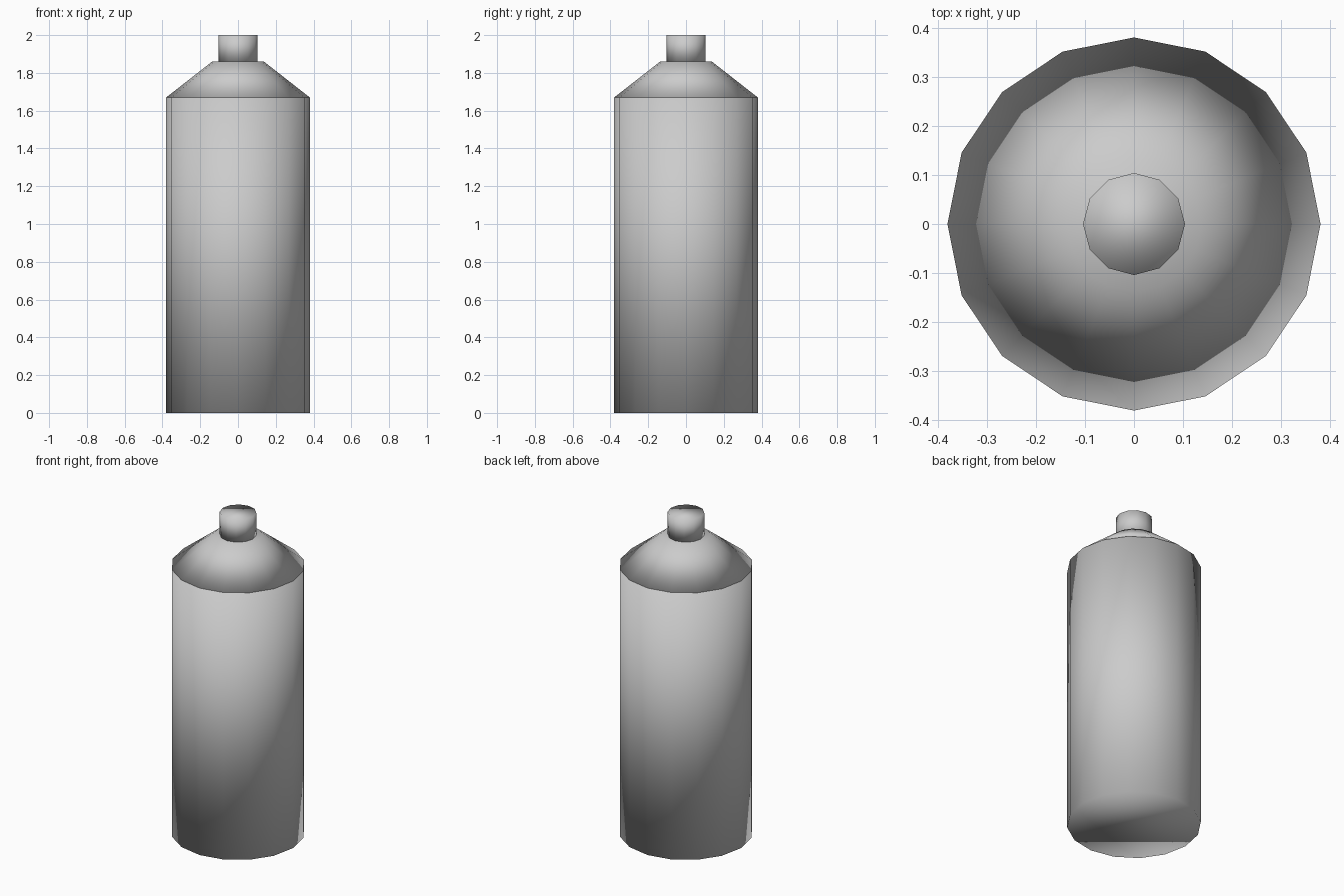
import bpy

if "Cube" in bpy.data.objects:
    bpy.data.objects.remove(bpy.data.objects["Cube"])


def tapered(name, sides, r_bottom, r_top, z0, z1):
    """Closed, fully smooth-shaded cylinder or cone between two heights."""
    bpy.ops.mesh.primitive_cone_add(vertices=sides, radius1=r_bottom, radius2=r_top,
                                    depth=z1 - z0, location=(0, 0, (z0 + z1) / 2))
    ob = bpy.context.object
    ob.name = name
    bpy.ops.object.shade_smooth()
    return ob


# Tall bottle body
tapered("body", 16, 0.38, 0.38, 0.0, 1.67)
# Sloping shoulder
tapered("shoulder", 16, 0.38, 0.137, 1.67, 1.86)
# Small cap on top
tapered("cap", 12, 0.104, 0.104, 1.86, 2.0)
